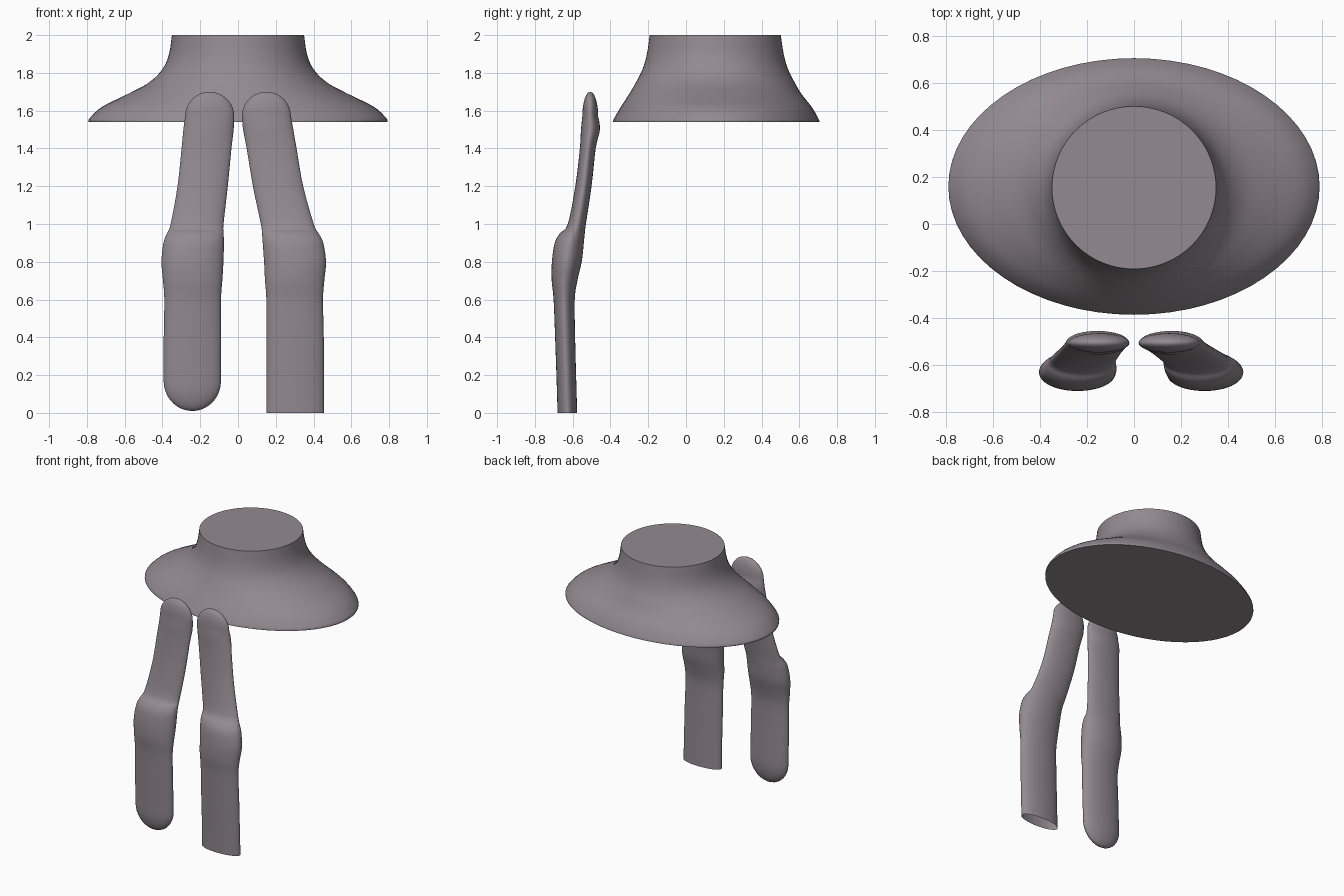
import bpy
import bmesh
from math import sin, cos, pi, radians

cube = bpy.data.objects.get("Cube")
if cube:
    bpy.data.objects.remove(cube)

mauve = bpy.data.materials.new("mauve grey")
mauve.use_nodes = True
colour = (0.29, 0.255, 0.28, 1)
mauve.diffuse_color = colour
mauve.node_tree.nodes["Principled BSDF"].inputs["Base Color"].default_value = colour


def smooth_rows(rows, steps=4):
    """Catmull-Rom through the cross-section rows."""
    out = []
    for i in range(len(rows) - 1):
        a, b, c = rows[max(i - 1, 0)], rows[i], rows[i + 1]
        d = rows[min(i + 2, len(rows) - 1)]
        for s in range(steps):
            t = s / steps
            out.append(tuple(
                q + t / 2 * (r - p + t * (2 * p - 5 * q + 4 * r - u + t * (3 * (q - r) + u - p)))
                for p, q, r, u in zip(a, b, c, d)))
    return out + [rows[-1]]


def dome(row, height, steps=9):
    """Rounded end beyond a row; negative height points down."""
    z, x, rx, y, ry = row
    angles = [pi / 2 * k / steps for k in range(1, steps)] + [pi / 2 * 0.985]
    return [(z + height * sin(a), x, rx * cos(a), y, ry * cos(a)) for a in angles]


def loft(name, rows, cap_start, cap_end, sides=64):
    """Skin elliptical rings given as (z, x, x radius, y, y radius)."""
    bm = bmesh.new()
    rings = []
    for z, x, rx, y, ry in rows:
        rings.append([bm.verts.new((x + rx * cos(2 * pi * k / sides),
                                    y + ry * sin(2 * pi * k / sides), z))
                      for k in range(sides)])
    for low, high in zip(rings, rings[1:]):
        for k in range(sides):
            n = (k + 1) % sides
            bm.faces.new((low[k], low[n], high[n], high[k]))
    if cap_start:
        bm.faces.new(rings[0][::-1])
    if cap_end:
        bm.faces.new(rings[-1])
    mesh = bpy.data.meshes.new(name)
    bm.to_mesh(mesh)
    bm.free()
    mesh.materials.append(mauve)
    obj = bpy.data.objects.new(name, mesh)
    bpy.context.collection.objects.link(obj)
    bpy.ops.object.select_all(action="DESELECT")
    obj.select_set(True)
    bpy.context.view_layer.objects.active = obj
    bpy.ops.object.shade_smooth_by_angle(angle=radians(40))
    return obj


# Flared body: oval hem rising to a round flat top
body = [
    (1.54, 0, 0.79, 0.16, 0.547),
    (1.56, 0, 0.785, 0.16, 0.54),
    (1.62, 0, 0.72, 0.16, 0.505),
    (1.69, 0, 0.58, 0.155, 0.455),
    (1.75, 0, 0.47, 0.155, 0.42),
    (1.82, 0, 0.4, 0.155, 0.385),
    (1.9, 0, 0.365, 0.155, 0.362),
    (2, 0, 0.35, 0.155, 0.347),
]
loft("flared_body", smooth_rows(body), True, True)

# Left limb: flattened tube bent at the middle joint, open at the bottom
limb = [
    (0, 0.303, 0.153, -0.628, 0.052),
    (0.17, 0.303, 0.152, -0.633, 0.052),
    (0.4, 0.302, 0.152, -0.64, 0.053),
    (0.6, 0.3, 0.15, -0.645, 0.056),
    (0.7, 0.3, 0.157, -0.643, 0.068),
    (0.8, 0.302, 0.164, -0.631, 0.079),
    (0.9, 0.291, 0.16, -0.618, 0.077),
    (0.95, 0.277, 0.15, -0.602, 0.066),
    (1, 0.261, 0.14, -0.578, 0.048),
    (1.2, 0.212, 0.133, -0.543, 0.043),
    (1.4, 0.178, 0.132, -0.52, 0.042),
    (1.5, 0.16, 0.133, -0.506, 0.05),
    (1.57, 0.15, 0.13, -0.507, 0.042),
]
left_rows = smooth_rows(limb)
loft("left_limb", left_rows + dome(limb[-1], 0.13), False, True)

# Right limb: mirrored, less splayed, with a rounded lower end
right_rows = [(z, -0.15 - 0.6 * (x - 0.15), rx, y, ry)
              for z, x, rx, y, ry in left_rows if z > 0.16]
tip = dome(right_rows[0], -0.16)[::-1]
loft("right_limb", tip + right_rows + dome(right_rows[-1], 0.13), True, True)
